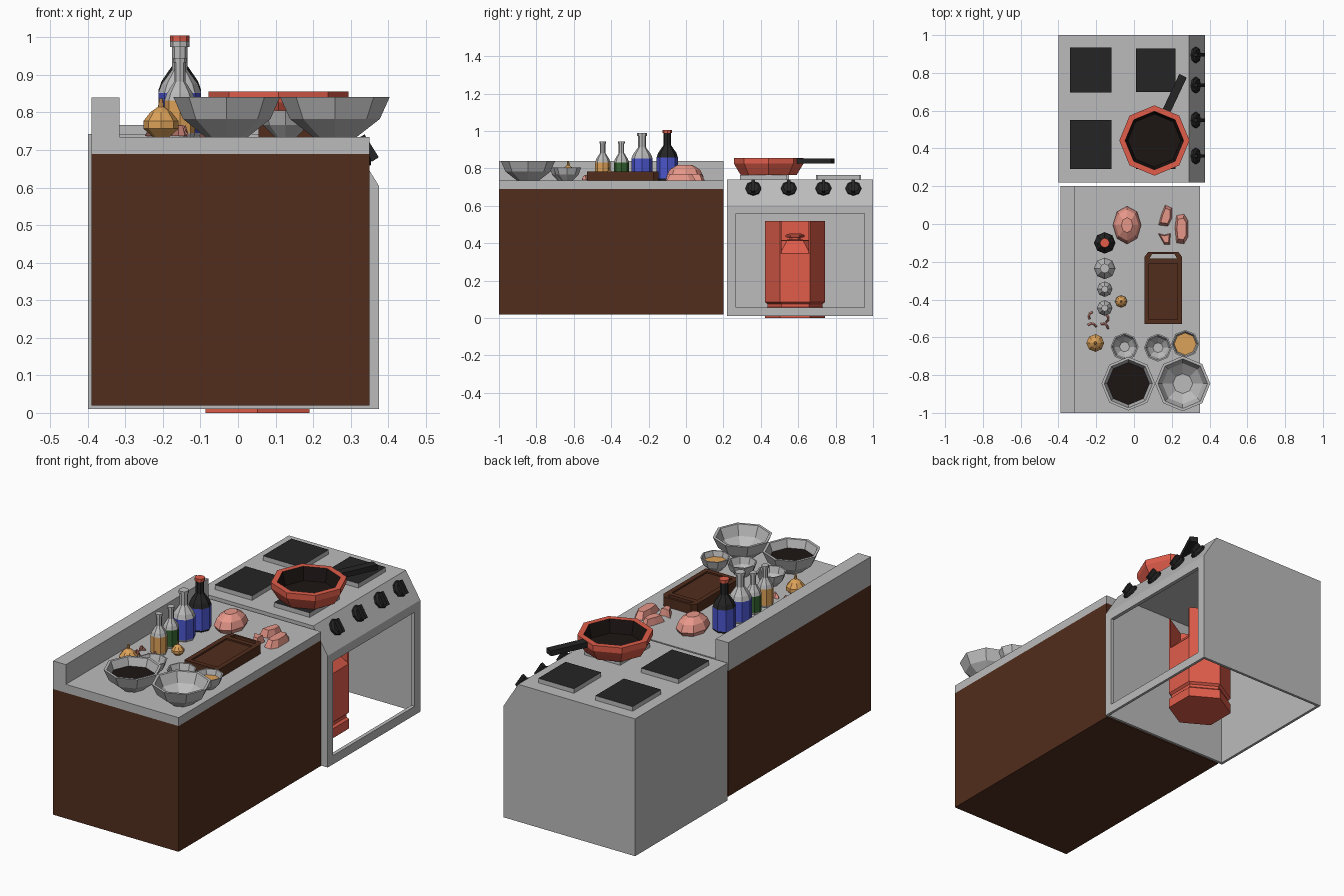
import bpy, bmesh
from math import pi, cos, sin, radians
from mathutils import Matrix, Vector

if "Cube" in bpy.data.objects:
    bpy.data.objects.remove(bpy.data.objects["Cube"])

COLORS = {
    "grey": None,
    "brown": (0.085, 0.026, 0.012), "black": (0.018, 0.018, 0.018),
    "soot": (0.012, 0.008, 0.007), "red": (0.75, 0.11, 0.07),
    "pink": (0.8, 0.31, 0.25), "tan": (0.72, 0.36, 0.1),
    "blue": (0.07, 0.09, 0.6), "green": (0.035, 0.12, 0.03),
}
MATS = {}
for key, c in COLORS.items():
    m = bpy.data.materials.new(key)
    m.diffuse_color = (*(c or (0.5, 0.5, 0.5)), 1)
    m.use_nodes = True
    m.node_tree.nodes["Principled BSDF"].inputs["Base Color"].default_value = m.diffuse_color
    MATS[key] = m


def finish(name, bm, mats=(), recalc=True):
    if recalc:
        bmesh.ops.recalc_face_normals(bm, faces=bm.faces[:])
    me = bpy.data.meshes.new(name)
    bm.to_mesh(me)
    bm.free()
    for k in mats:
        me.materials.append(MATS[k])
    ob = bpy.data.objects.new(name, me)
    bpy.context.collection.objects.link(ob)
    return ob


def prism(name, pts, z0, z1, mat="grey", top=1.0, cap=None):
    """Extrude an outline in z; top scales the upper outline about its centre."""
    bm = bmesh.new()
    cx = sum(p[0] for p in pts) / len(pts)
    cy = sum(p[1] for p in pts) / len(pts)
    lo = [bm.verts.new((x, y, z0)) for x, y in pts]
    hi = [bm.verts.new((cx + (x - cx) * top, cy + (y - cy) * top, z1)) for x, y in pts]
    n = len(pts)
    for i in range(n):
        j = (i + 1) % n
        bm.faces.new((lo[i], lo[j], hi[j], hi[i]))
    bm.faces.new(lo[::-1])
    f = bm.faces.new(hi)
    f.material_index = 1 if cap else 0
    return finish(name, bm, [mat, cap] if cap else [mat])


def box(name, x0, x1, y0, y1, z0, z1, mat="grey", **kw):
    return prism(name, [(x0, y0), (x1, y0), (x1, y1), (x0, y1)], z0, z1, mat, **kw)


def lathe(name, loc, prof, mats, n=8, phase=0.0, sx=1.0, sy=1.0):
    """Spin (r, z) points with n flat sides; mats gives one colour per band, last one caps the end."""
    bm = bmesh.new()
    rings = [[bm.verts.new((r * sx * cos(phase + 2 * pi * i / n),
                            r * sy * sin(phase + 2 * pi * i / n), z))
              for i in range(n)] for r, z in prof]
    keys = list(dict.fromkeys(mats))
    pick = lambda k: keys.index(mats[min(k, len(mats) - 1)])
    for k in range(len(prof) - 1):
        for i in range(n):
            j = (i + 1) % n
            f = bm.faces.new((rings[k][i], rings[k][j], rings[k + 1][j], rings[k + 1][i]))
            f.material_index = pick(k)
    bm.faces.new(rings[0][::-1]).material_index = pick(0)
    bm.faces.new(rings[-1]).material_index = pick(len(prof) - 1)
    ob = finish(name, bm, keys)
    ob.location = loc
    return ob


# Counter
TOP = 0.735
box("counter_cabinet", -0.39, 0.35, -1, 0.2, 0.02, 0.69, "brown")
bm = bmesh.new()
outline = [(-0.39, 0.69), (0.35, 0.69), (0.35, TOP), (-0.315, TOP), (-0.315, 0.84), (-0.39, 0.84)]
f = bm.faces.new([bm.verts.new((x, -1, z)) for x, z in outline])
ext = bmesh.ops.extrude_face_region(bm, geom=[f])
bmesh.ops.translate(bm, vec=(0, 1.2, 0), verts=[v for v in ext["geom"] if isinstance(v, bmesh.types.BMVert)])
finish("worktop_with_splashback", bm, ["grey"])

# Stove shell: open underneath, with an opening in the front
bm = bmesh.new()
outline = [(-0.4, 0.01), (0.375, 0.01), (0.375, 0.605), (0.29, 0.742), (-0.4, 0.742)]
f = bm.faces.new([bm.verts.new((x, 0.22, z)) for x, z in outline])
ext = bmesh.ops.extrude_face_region(bm, geom=[f])
bmesh.ops.translate(bm, vec=(0, 0.78, 0), verts=[v for v in ext["geom"] if isinstance(v, bmesh.types.BMVert)])
bmesh.ops.recalc_face_normals(bm, faces=bm.faces[:])
front = [f for f in bm.faces if f.normal.x > 0.99]
bottom = [f for f in bm.faces if f.normal.z < -0.99]
bmesh.ops.inset_region(bm, faces=front, thickness=0.066)
bmesh.ops.delete(bm, geom=front + bottom, context="FACES")
stove = finish("stove_body", bm, ["grey"], recalc=False)
s = stove.modifiers.new("shell", "SOLIDIFY")
s.thickness = 0.02
s.offset = -1

# Burner plates
for i, (x0, x1, y0, y1) in enumerate([(-0.34, -0.12, 0.695, 0.935), (0.01, 0.22, 0.70, 0.93),
                                      (-0.34, -0.12, 0.29, 0.55), (0.01, 0.22, 0.29, 0.54)]):
    box(f"burner_{i}", x0, x1, y0, y1, 0.742, 0.766, "grey", cap="black")

# Knobs on the sloped panel
tilt = Vector((0, 0, 1)).rotation_difference(Vector((0.85, 0, 0.527))).to_matrix().to_4x4()
for i, y in enumerate((0.36, 0.55, 0.735, 0.895)):
    place = Matrix.Translation((0.322, y, 0.69)) @ tilt
    k = lathe(f"knob_{i}", (0, 0, 0), [(0.042, -0.002), (0.042, 0.012), (0.03, 0.02)], ["black"])
    g = box(f"knob_grip_{i}", -0.036, 0.036, -0.009, 0.009, 0.018, 0.04, "black")
    k.matrix_world = place
    g.matrix_world = place

# Gas cylinder with a guard collar open to the front
C = (0.0525, 0.583, 0)
R = 0.16
lathe("gas_cylinder", C, [(R, 0), (R, 0.05), (R * 0.92, 0.06), (R * 0.92, 0.075), (R, 0.085), (R, 0.345),
                          (0.085, 0.415), (0.03, 0.42), (0.03, 0.43), (0.05, 0.433), (0.05, 0.445), (0.03, 0.452)],
      ["red"], n=6, phase=pi / 2)
bm = bmesh.new()
ring = [(C[0] + R * cos(radians(a)), C[1] + R * sin(radians(a))) for a in range(30, 331, 60)]
for p, q in zip(ring, ring[1:]):
    bm.faces.new([bm.verts.new(v) for v in ((*p, 0.345), (*q, 0.345), (*q, 0.52), (*p, 0.52))])
bmesh.ops.remove_doubles(bm, verts=bm.verts[:], dist=1e-4)
guard = finish("gas_cylinder_guard", bm, ["red"])
s = guard.modifiers.new("thickness", "SOLIDIFY")
s.thickness = 0.008
s.offset = -1

# Frying pan
lathe("frying_pan", (0.108, 0.442, 0.766),
      [(0.15, 0), (0.172, 0.036), (0.186, 0.06), (0.186, 0.09), (0.155, 0.09), (0.14, 0.02)],
      ["red", "red", "red", "red", "soot", "soot"])
h = box("pan_handle", -0.022, 0.022, 0, 0.215, 0.826, 0.854, "black")
h.location = (0.168, 0.59, 0)
h.rotation_euler.z = -0.44

# Chopping board with handle slot and shallow recess
board = prism("chopping_board", [(0.055, -0.53), (0.255, -0.53), (0.255, -0.175), (0.235, -0.148),
                                 (0.075, -0.148), (0.055, -0.175)], TOP, 0.785, "brown")
slot = prism("slot_cutter", [(0.082, -0.183), (0.228, -0.183), (0.215, -0.16), (0.095, -0.16)], 0.7, 0.82, "brown")
recess = box("recess_cutter", 0.08, 0.23, -0.505, -0.21, 0.777, 0.82, "brown")
for cut in (slot, recess):
    b = board.modifiers.new("cut", "BOOLEAN")
    b.operation = "DIFFERENCE"
    b.object = cut
    cut.hide_render = True
    cut.hide_viewport = True

# Meat joint and slices
lathe("meat_joint", (-0.037, -0.006, TOP), [(0.85, 0), (1, 0.022), (0.82, 0.058), (0.4, 0.084)],
      ["pink"], phase=pi / 2, sx=0.075, sy=0.1)
slices = [
    [(0.225, -0.1), (0.265, -0.105), (0.285, -0.07), (0.285, 0.02), (0.265, 0.052), (0.225, 0.045), (0.217, -0.02)],
    [(0.13, -0.005), (0.18, -0.012), (0.2, 0.03), (0.2, 0.085), (0.165, 0.1), (0.145, 0.05)],
    [(0.128, -0.05), (0.16, -0.058), (0.193, -0.05), (0.19, -0.108), (0.16, -0.108)],
]
for i, pts in enumerate(slices):
    prism(f"meat_slice_{i}", pts, TOP, TOP + 0.036, "pink", top=0.72)


# Bottles with coloured bands
def bottle(name, y, r, h, glass, label, cap, x=-0.155):
    nk = r * 0.36
    lathe(name, (x, y, TOP),
          [(r * 0.92, 0), (r, 0.01), (r, h * 0.46), (r * 0.85, h * 0.55), (nk, h * 0.7),
           (nk, h * 0.94), (nk * 1.25, h * 0.94), (nk * 1.25, h)],
          [glass, label, glass, glass, glass, cap, cap, cap])


bottle("dark_bottle", -0.1, 0.057, 0.27, "black", "blue", "red")
bottle("blue_bottle", -0.235, 0.057, 0.255, "grey", "blue", "grey")
bottle("green_bottle", -0.345, 0.041, 0.21, "grey", "green", "grey")
bottle("amber_bottle", -0.445, 0.041, 0.21, "grey", "tan", "grey")

# Onions
for name, x, y, s in (("onion_large", -0.205, -0.63, 1.0), ("onion_small", -0.068, -0.41, 0.68)):
    lathe(name, (x, y, TOP), [(r * s, z * s) for r, z in
          ((0.022, 0), (0.047, 0.022), (0.047, 0.042), (0.028, 0.066), (0.008, 0.08), (0.005, 0.102))], ["tan"])

# Onion peels: small curved strips
for i, (x, y, a0) in enumerate([(-0.215, -0.49, 100), (-0.16, -0.5, -60), (-0.225, -0.555, 20), (-0.165, -0.555, 0)]):
    bm = bmesh.new()
    rows = []
    for k in range(4):
        a = radians(a0 + k * 38)
        w = (0.4, 1, 1, 0.4)[k]
        rows.append([bm.verts.new((x + r * cos(a), y + r * sin(a), z))
                     for r, z in ((0.03, TOP + 0.002), (0.022, TOP + 0.002 + 0.028 * w))])
    for p, q in zip(rows, rows[1:]):
        bm.faces.new((p[0], q[0], q[1], p[1]))
    peel = finish(f"onion_peel_{i}", bm, ["pink"])
    peel.modifiers.new("thickness", "SOLIDIFY").thickness = 0.004


# Bowls, some filled
def bowl(name, x, y, r, h, fill=None):
    prof = [(r * 0.4, 0), (r * 0.82, h * 0.45), (r, h), (r * 0.9, h)]
    if fill:
        prof += [(r * 0.79, h * 0.6)]
    else:
        prof += [(r * 0.74, h * 0.5), (r * 0.36, h * 0.1)]
    lathe(name, (x, y, TOP), prof, ["grey"] * (len(prof) - 1) + [fill or "grey"])


bowl("large_bowl_sauce", -0.03, -0.845, 0.142, 0.106, "soot")
bowl("large_bowl_empty", 0.258, -0.845, 0.146, 0.106)
bowl("small_bowl_left", -0.05, -0.65, 0.074, 0.07)
bowl("small_bowl_middle", 0.127, -0.655, 0.074, 0.07)
bowl("small_bowl_spice", 0.271, -0.635, 0.074, 0.07, "tan")
